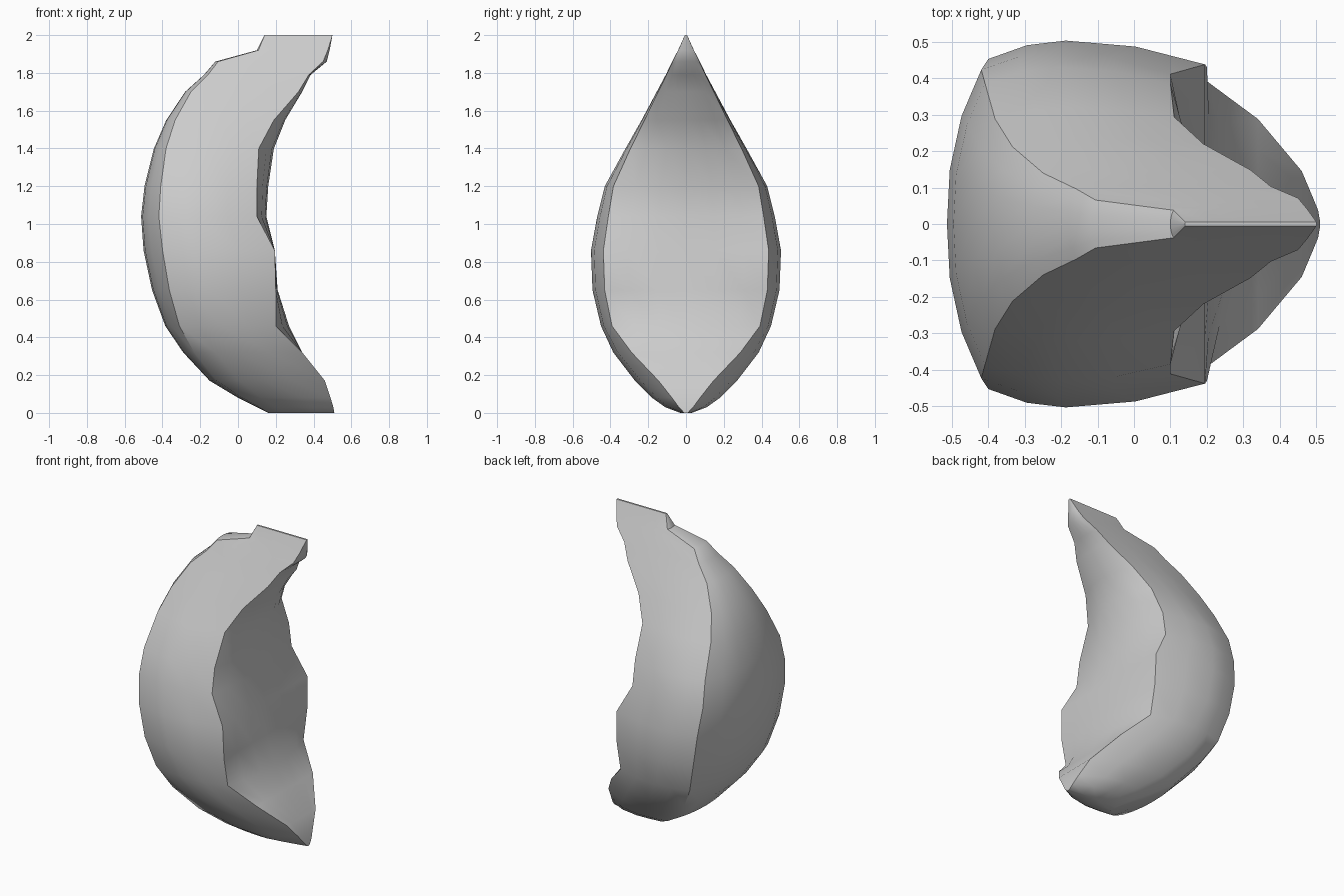
import bpy
import bmesh
import math

default_cube = bpy.data.objects.get("Cube")
if default_cube:
    bpy.data.objects.remove(default_cube, do_unlink=True)

# One plain grey
grey = bpy.data.materials.new("plain grey")
grey.use_nodes = True
colour = (0.6, 0.6, 0.6, 1)
grey.diffuse_color = colour
grey.node_tree.nodes["Principled BSDF"].inputs["Base Color"].default_value = colour

# Level slices: height, outer x, half width, inner x, rim setback
SLICES = [
    (0, .16, .03, .51, 0),
    (.03, .1, .11, .505, 0),
    (.08, 0, .18, .49, 0),
    (.17, -.15, .27, .46, 0),
    (.32, -.29, .385, .34, 0),
    (.46, -.385, .45, .27, .07),
    (.65, -.455, .495, .21, .01),
    (.86, -.5, .503, .195, 0),
    (1.04, -.513, .47, .15, .05),
    (1.2, -.495, .43, .16, .06),
    (1.4, -.445, .32, .19, .08),
    (1.55, -.38, .235, .25, .06),
    (1.7, -.28, .155, .34, .02),
    (1.79, -.18, .107, .385, .01),
    (1.86, -.12, .073, .47, .02),
    (1.92, .1, .042, .485, .01),
    (2, .14, .006, .5, 0),
]


def half_outline(z, outer, width, inner, setback):
    """Outline of one slice from the outer middle to the inner middle."""
    corner_x = outer + width * min(.2, .12 + z * .1)
    corner_y = width * .9
    belly_x = outer * .55 + inner * .45
    rim_x = inner - setback
    # The rim narrows at the foot and nears full width at the top
    rim_y = width * min(.3 + z * 1.4, .87 + max(0, z - 1) * .12)
    points = []
    # Bowed outer face
    for t in (0, .35, .7, 1):
        points.append((outer + (corner_x - outer) * t ** 2.4, corner_y * t, z))
    # Bulging side
    for t in (.5, 1):
        points.append((corner_x + (belly_x - corner_x) * t,
                       corner_y + (width - corner_y) * t * (2 - t), z))
    for t in (.5, 1):
        points.append((belly_x + (rim_x - belly_x) * t,
                       width + (rim_y - width) * t * t, z))
    # Shallow inner face
    for t in (.7, .35, 0):
        points.append((inner - setback * t * t, rim_y * t, z))
    return points


def ring_points(slice_data):
    half = half_outline(*slice_data)
    return half + [(x, -y, z) for x, y, z in reversed(half[1:-1])]


# Skin the slices into one closed crescent
bm = bmesh.new()
rings = [[bm.verts.new(p) for p in ring_points(s)] for s in SLICES]
for low, high in zip(rings, rings[1:]):
    count = len(low)
    for i in range(count):
        j = (i + 1) % count
        bm.faces.new((low[i], low[j], high[j], high[i]))
bm.faces.new(rings[0])
bm.faces.new(rings[-1])
bmesh.ops.recalc_face_normals(bm, faces=bm.faces[:])

mesh = bpy.data.meshes.new("crescent_wedge")
bm.to_mesh(mesh)
bm.free()
mesh.materials.append(grey)
crescent = bpy.data.objects.new("crescent_wedge", mesh)
bpy.context.collection.objects.link(crescent)

# Smooth skin with crisp long edges
bpy.ops.object.select_all(action="DESELECT")
crescent.select_set(True)
bpy.context.view_layer.objects.active = crescent
bpy.ops.object.shade_smooth_by_angle(angle=math.radians(45))
